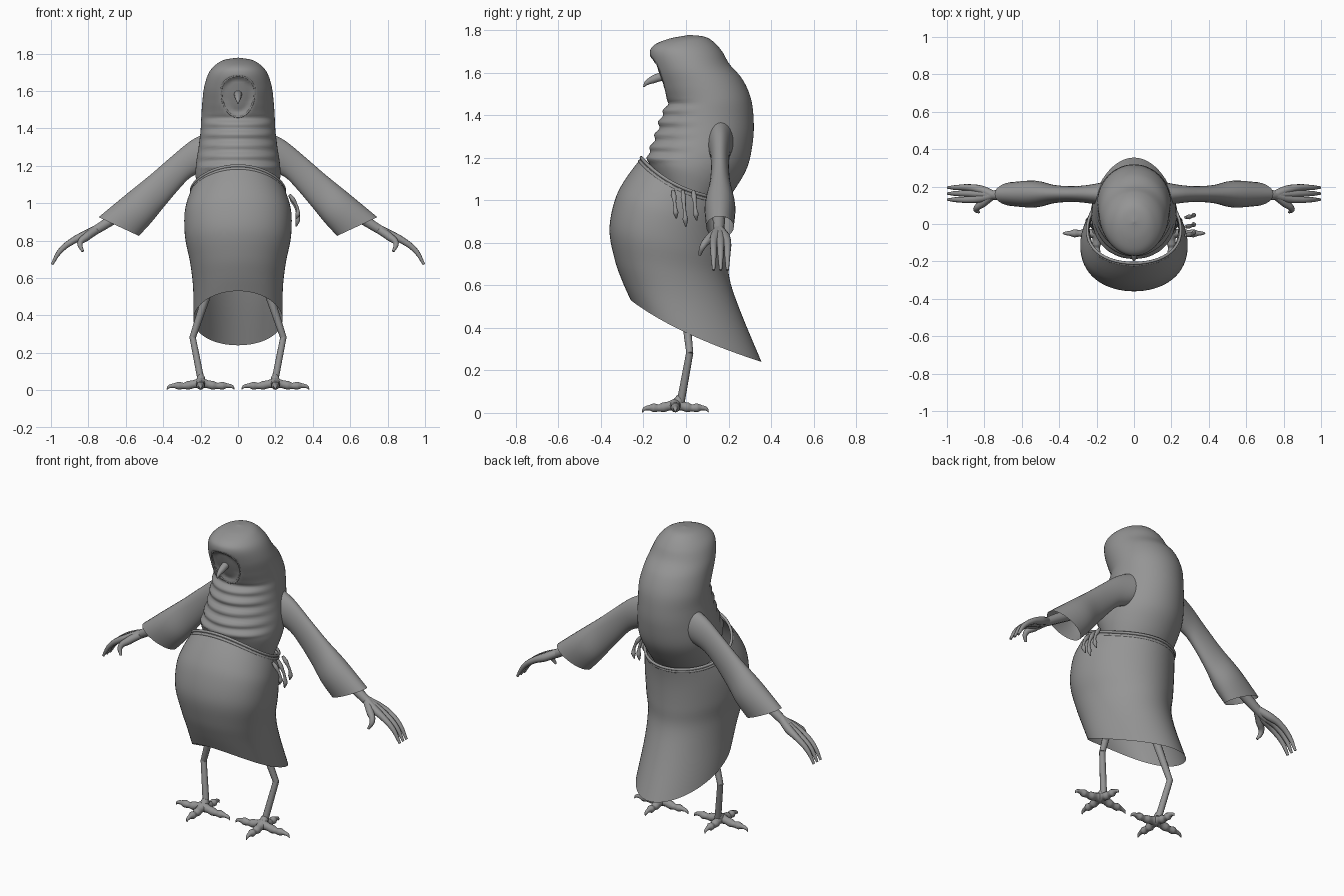
import bpy, bmesh, math
from math import sin, cos, pi, hypot
from mathutils import Vector
from mathutils.bvhtree import BVHTree

if "Cube" in bpy.data.objects:
    bpy.data.objects.remove(bpy.data.objects["Cube"])

grey = bpy.data.materials.new("plain grey")
grey.use_nodes = True
COLOUR = (0.3, 0.3, 0.3, 1)
grey.diffuse_color = COLOUR
grey.node_tree.nodes["Principled BSDF"].inputs["Base Color"].default_value = COLOUR


def add_object(name, data):
    obj = bpy.data.objects.new(name, data)
    bpy.context.collection.objects.link(obj)
    data.materials.append(grey)
    return obj


def smooth_rows(rows, steps):
    """Catmull-Rom interpolation through rows of numbers."""
    padded = [rows[0]] + rows + [rows[-1]]
    out = []
    for a, b, c, d in zip(padded, padded[1:], padded[2:], padded[3:]):
        for s in range(steps):
            t = s / steps
            out.append([0.5 * (2*q + (r-p)*t + (2*p - 5*q + 4*r - w)*t*t
                               + (3*q - p - 3*r + w)*t**3)
                        for p, q, r, w in zip(a, b, c, d)])
    return out + [rows[-1]]


def ring(row, shift, count):
    """Loop from front y,z / back y,z / half width / sag of the sides."""
    fy, fz, by, bz, half, sag = row
    pts = []
    for i in range(count):
        a = 2 * pi * i / count
        f = 0.5 - 0.5 * cos(a) + shift * sin(a) ** 2
        pts.append(Vector((half * sin(a), fy + (by - fy) * f,
                           fz + (bz - fz) * f - sag * sin(a) ** 2)))
    return pts


def loft(name, loops, warp=None, cap_end=False):
    bm = bmesh.new()
    vs = [[bm.verts.new(warp(p) if warp else p) for p in lp] for lp in loops]
    n = len(vs[0])
    for lo, hi in zip(vs, vs[1:]):
        for i in range(n):
            bm.faces.new((lo[i], lo[(i+1) % n], hi[(i+1) % n], hi[i]))
    if cap_end:
        bm.faces.new(vs[-1])
    bmesh.ops.recalc_face_normals(bm, faces=bm.faces)
    for f in bm.faces:
        f.smooth = True
    tree = BVHTree.FromBMesh(bm)
    mesh = bpy.data.meshes.new(name)
    bm.to_mesh(mesh)
    bm.free()
    add_object(name, mesh)
    return tree


def tube(name, pts, radii, closed=False, poly=False):
    """Tapered round tube through the points."""
    cu = bpy.data.curves.new(name, "CURVE")
    cu.dimensions = "3D"
    cu.bevel_depth = 1
    cu.bevel_resolution = 3
    cu.resolution_u = 5
    cu.use_fill_caps = not closed
    sp = cu.splines.new("POLY" if poly else "BEZIER")
    store = sp.points if poly else sp.bezier_points
    store.add(len(pts) - 1)
    for i, (p, k) in enumerate(zip(store, pts)):
        p.co = (*k, 1) if poly else k
        p.radius = radii[i] if isinstance(radii, (list, tuple)) else radii
        if not poly:
            p.handle_left_type = p.handle_right_type = "AUTO"
    sp.use_cyclic_u = closed
    sp.use_smooth = True
    return add_object(name, cu)


# Hooded torso, with neck wrinkles and a sunken face
FACE_Z, FACE_W = 1.60, 0.09


def face_height(dz):
    return 0.08 if dz > 0 else 0.14


def torso_warp(p):
    p = p.copy()
    if p.y < 0.1:
        front = min(1, (0.1 - p.y) / 0.15)
        if 1.18 < p.z < 1.47:
            p.y -= 0.008 * front * sin((p.z - 1.18) * 2 * pi / 0.058)
        if p.y < 0:
            dz = p.z - FACE_Z
            r = hypot(p.x / FACE_W, dz / face_height(dz))
            if r < 1:
                p.y += 0.02 * min(1, (1 - r) * 5)
    return p


torso_rows = [
    (-.14, 1.10, .17, .97, .20, 0), (-.18, 1.20, .235, 1.06, .225, 0),
    (-.165, 1.25, .29, 1.16, .225, 0), (-.135, 1.33, .315, 1.28, .21, 0),
    (-.115, 1.40, .318, 1.38, .20, 0), (-.09, 1.455, .305, 1.48, .196, 0),
    (-.12, 1.53, .265, 1.57, .19, 0), (-.15, 1.61, .205, 1.64, .18, 0),
    (-.17, 1.69, .17, 1.70, .157, 0), (-.15, 1.73, .13, 1.745, .122, 0),
    (-.08, 1.76, .085, 1.77, .075, 0), (0, 1.775, .01, 1.778, .003, 0)]
torso = loft("hooded_torso",
             [ring(r, 0, 72) for r in smooth_rows(torso_rows, 7)],
             torso_warp, True)

# Rim around the face
rim = []
for i in range(40):
    a = 2 * pi * i / 40
    x = FACE_W * sin(a)
    z = FACE_Z + face_height(cos(a)) * cos(a)
    hit = torso.ray_cast(Vector((x, -1, z)), Vector((0, 1, 0)))[0]
    rim.append((x, hit.y + 0.003, z))
tube("face_rim", rim, 0.005, closed=True, poly=True)

# Beak
tube("beak", [(0, -.11, 1.585), (0, -.155, 1.568), (0, -.185, 1.552), (0, -.2, 1.533)],
     [.022, .019, .012, .003])

# Long skirt, open at the hem, and its cord
skirt_rows = [
    (-.21, 1.20, .215, 1.0, .25, .05), (-.285, 1.10, .205, .93, .275, .03),
    (-.335, 1.0, .20, .85, .287, .01), (-.36, .86, .20, .74, .282, 0),
    (-.335, .72, .205, .63, .256, 0), (-.30, .62, .255, .48, .24, .015),
    (-.26, .53, .355, .24, .238, .03)]
loft("skirt", [ring(r, -.08, 64) for r in smooth_rows(skirt_rows, 5)])
for n, drop in enumerate((0, 0.016)):
    cord = [p * 1.0 - Vector((0, drop * .5, drop)) for p in ring(skirt_rows[0], -.08, 48)]
    tube(f"waist_cord_{n + 1}", cord, 0.008, closed=True, poly=True)

# Charms hanging from the cord on the left hip
for n, (y, length) in enumerate(((-.06, .13), (-.015, .17), (.035, .14))):
    pts = [(.275 + .045 * sin(t * 2.2), y + .015 * t, 1.045 - length * t)
           for t in (0, .2, .4, .6, .8, 1)]
    tube(f"hip_charm_{n + 1}", pts, [.008, .013, .008, .008, .013, .003])

# Sleeve profile: top x,z / bottom x,z / half depth
sleeve_rows = [
    (.15, 1.385, .16, 1.18, .065), (.25, 1.335, .25, 1.14, .048),
    (.36, 1.245, .32, 1.07, .042), (.47, 1.15, .40, .975, .05),
    (.60, 1.045, .465, .895, .072), (.745, .925, .53, .825, .065)]
FINGERS = (.195, .163, .13)

for side, label in ((1, "left"), (-1, "right")):
    # Wide sleeve
    loops = []
    for tx, tz, bx, bz, depth in smooth_rows(sleeve_rows, 4):
        loop = []
        for i in range(28):
            a = 2 * pi * i / 28
            f = .5 - .5 * cos(a)
            loop.append(Vector((side * (tx + (bx - tx) * f), .16 + depth * sin(a),
                                tz + (bz - tz) * f)))
        loops.append(loop)
    loft(f"{label}_sleeve", loops)

    # Forearm, palm, fingers and thumb
    tube(f"{label}_forearm", [(side * .5, .16, 1.02), (side * .66, .155, .92),
                              (side * .78, .155, .845), (side * .82, .155, .825)],
         [.035, .03, .024, .022])
    for n, y in enumerate(FINGERS):
        tube(f"{label}_finger_{n + 1}",
             [(side * .75, .155, .865), (side * .82, .155 + (y - .155) * .7, .828),
              (side * .88, y, .80), (side * .95, y, .745), (side * .995, y, .672)],
             [.022, .024, .018, .014, .007])
    tube(f"{label}_thumb", [(side * .76, .15, .855), (side * .81, .11, .82),
                            (side * .845, .08, .785), (side * .83, .063, .742)],
         [.022, .022, .015, .007])

    # Thin leg, bent outwards at the knee
    for part, a, b, ra, rb in (("thigh", (.13, -.02, .62), (.243, .018, .28), .026, .017),
                               ("shin", (.243, .018, .285), (.197, -.025, .05), .017, .019)):
        pts = [Vector((side * p[0], p[1], p[2])) for p in (a, b)]
        tube(f"{label}_{part}", pts, [ra, rb], poly=True)

    # Four knuckled toes with curved claws, set crosswise
    for n in range(4):
        d = Vector((cos(n * pi / 2), sin(n * pi / 2), 0))
        reach = .95 if n % 2 == 0 else .82
        base = Vector((side * .2, -.05, 0))
        path = ((0, .038, .03), (.04, .032, .022), (.07, .026, .024), (.095, .023, .017),
                (.125, .024, .022), (.15, .024, .013), (.178, .018, .009), (.19, .003, .002))
        tube(f"{label}_toe_{n + 1}",
             [base + d * (r * reach) + Vector((0, 0, z)) for r, z, w in path],
             [w for r, z, w in path])
    tube(f"{label}_ankle", [(side * .197, -.025, .075), (side * .2, -.04, .045),
                            (side * .2, -.05, .025)], [.019, .027, .024])
